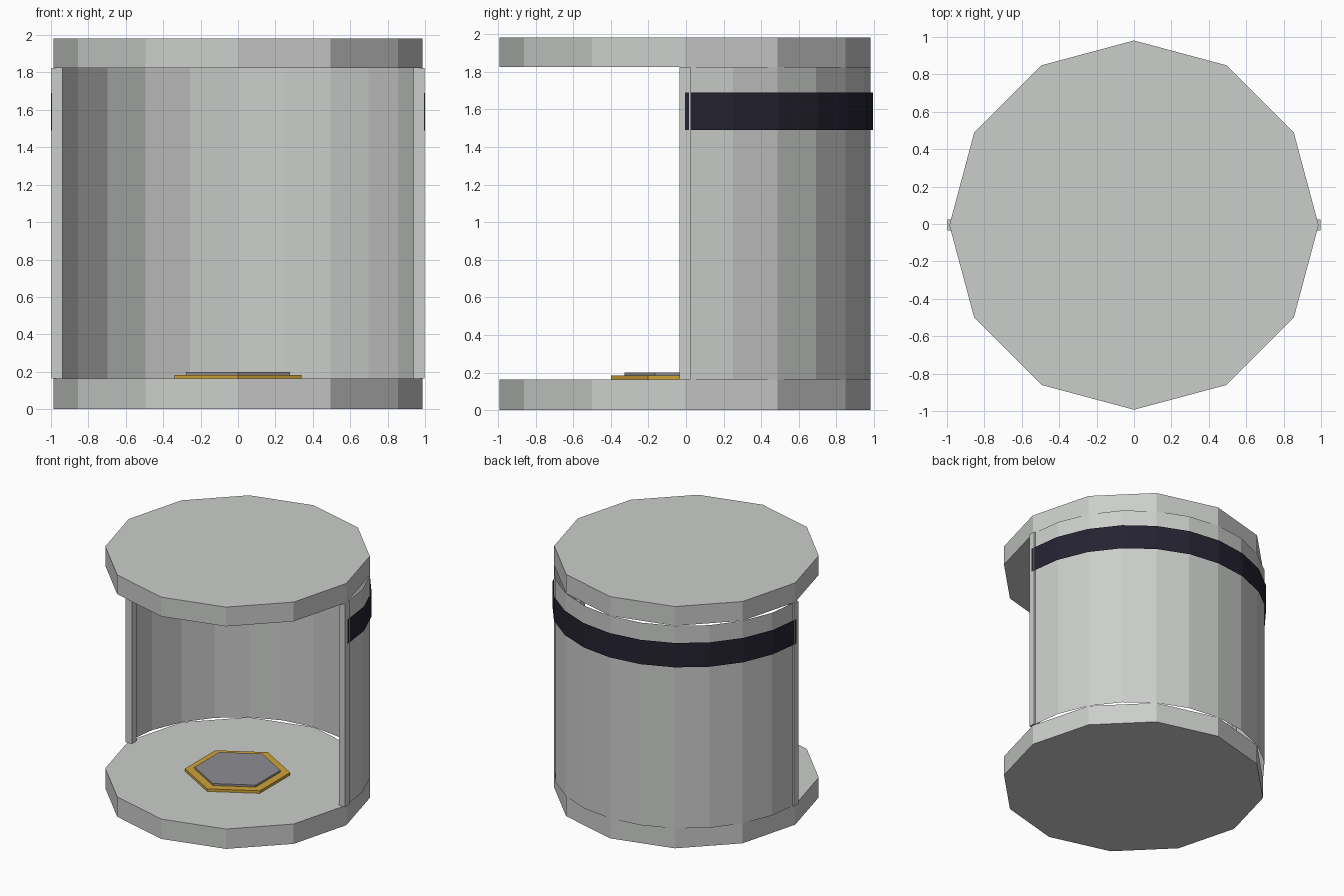
import bpy
import bmesh
from math import cos, sin, pi, radians

cube = bpy.data.objects.get("Cube")
if cube:
    bpy.data.objects.remove(cube, do_unlink=True)

CENTRE_Y = -0.006
BASE_TOP = 0.163
ROOF_BOTTOM = 1.825
HEIGHT = 1.983
RADIUS = 0.987


def material(name, colour):
    mat = bpy.data.materials.new(name)
    mat.use_nodes = True
    rgba = (*colour, 1)
    mat.diffuse_color = rgba
    mat.node_tree.nodes["Principled BSDF"].inputs["Base Color"].default_value = rgba
    return mat


light_grey = material("light grey metal", (0.6, 0.615, 0.6))
dark_grey = material("dark grey pad", (0.27, 0.27, 0.29))
gold = material("gold trim", (0.62, 0.36, 0.04))
navy = material("dark navy", (0.018, 0.016, 0.03))


def finish(name, bm, mat):
    mesh = bpy.data.meshes.new(name)
    bm.to_mesh(mesh)
    bm.free()
    mesh.materials.append(mat)
    obj = bpy.data.objects.new(name, mesh)
    obj.location.y = CENTRE_Y
    bpy.context.collection.objects.link(obj)
    return obj


def prism(name, sides, radius, bottom, top, mat):
    """Solid flat-sided disc with one corner pointing to the back."""
    bm = bmesh.new()
    ring = [bm.verts.new((radius * cos(a), radius * sin(a), bottom))
            for a in (pi / 2 + 2 * pi * i / sides for i in range(sides))]
    face = bm.faces.new(ring)
    up = bmesh.ops.extrude_face_region(bm, geom=[face])["geom"]
    bmesh.ops.translate(bm, vec=(0, 0, top - bottom),
                        verts=[v for v in up if isinstance(v, bmesh.types.BMVert)])
    bmesh.ops.recalc_face_normals(bm, faces=bm.faces)
    return finish(name, bm, mat)


def half_shell(name, radius, bottom, top, mat, segments=12):
    """Thin half-round sheet around the back."""
    bm = bmesh.new()
    columns = []
    for i in range(segments + 1):
        a = radians(180 * i / segments)
        columns.append([bm.verts.new((radius * cos(a), radius * sin(a), z))
                        for z in (bottom, top)])
    for (a0, a1), (b0, b1) in zip(columns, columns[1:]):
        bm.faces.new((a0, b0, b1, a1))
    return finish(name, bm, mat)


def post(name, x):
    bm = bmesh.new()
    bmesh.ops.create_cube(bm, size=1)
    bmesh.ops.scale(bm, vec=(0.058, 0.058, ROOF_BOTTOM - BASE_TOP), verts=bm.verts)
    bmesh.ops.translate(bm, vec=(x, 0, (ROOF_BOTTOM + BASE_TOP) / 2), verts=bm.verts)
    return finish(name, bm, light_grey)


# Floor and roof discs
prism("floor_disc", 12, RADIUS, 0, BASE_TOP, light_grey)
prism("roof_disc", 12, RADIUS, ROOF_BOTTOM, HEIGHT, light_grey)

# Curved back wall with its dark band
half_shell("back_wall", RADIUS, BASE_TOP, ROOF_BOTTOM, light_grey)
half_shell("wall_band", 1.0, 1.49, 1.69, navy)

# Posts at the two ends of the wall
for side, sign in (("left", 1), ("right", -1)):
    post(side + "_post", sign * 0.968)

# Six-sided pad on the floor
prism("pad_trim", 6, 0.393, BASE_TOP, 0.184, gold)
prism("pad_top", 6, 0.32, 0.184, 0.2, dark_grey)
